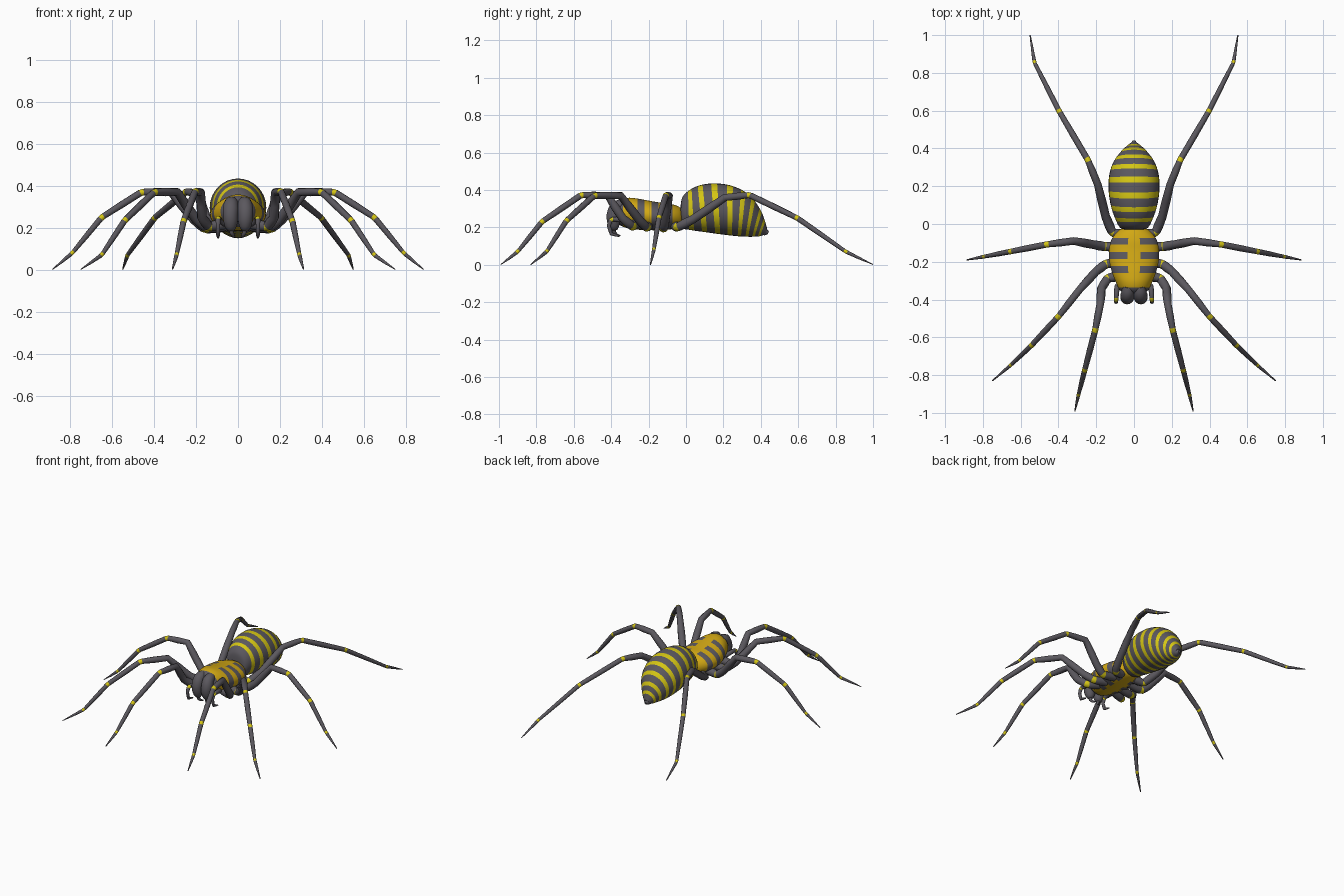
import bpy, bmesh, math
from mathutils import Vector

if "Cube" in bpy.data.objects:
    bpy.data.objects.remove(bpy.data.objects["Cube"])


def material(name, rgb):
    m = bpy.data.materials.new(name)
    m.diffuse_color = (*rgb, 1)
    m.use_nodes = True
    m.node_tree.nodes["Principled BSDF"].inputs["Base Color"].default_value = m.diffuse_color
    return m


GREY = material("charcoal grey", (0.105, 0.098, 0.113))
LEMON = material("lemon yellow", (0.66, 0.56, 0.007))
GOLD = material("golden yellow", (0.64, 0.39, 0.007))


def spline(points, s):
    """Smooth interpolation through a list of tuples, s in index units."""
    n = len(points) - 1
    i = min(int(s), n - 1)
    t = s - i
    a, b, c, d = (points[max(0, min(n, k))] for k in (i - 1, i, i + 1, i + 2))
    return [0.5 * (2 * q + (r - p) * t + (2 * p - 5 * q + 4 * r - u) * t * t
                   + (3 * q - p - 3 * r + u) * t ** 3)
            for p, q, r, u in zip(a, b, c, d)]


def skin(name, rings, mats, rule, angle=40):
    """Closed tube over rings of points; rule(ring, centre) gives the material."""
    bm = bmesh.new()
    vs = [[bm.verts.new(p) for p in ring] for ring in rings]
    n = len(rings[0])
    for i in range(len(vs) - 1):
        for j in range(n):
            k = (j + 1) % n
            f = bm.faces.new((vs[i][j], vs[i][k], vs[i + 1][k], vs[i + 1][j]))
            f.material_index = rule(i, f.calc_center_median())
    for end in (0, -1):
        f = bm.faces.new(vs[end])
        f.material_index = rule(0 if end == 0 else len(vs) - 2, f.calc_center_median())
    bmesh.ops.recalc_face_normals(bm, faces=bm.faces)
    me = bpy.data.meshes.new(name)
    bm.to_mesh(me)
    bm.free()
    for m in mats:
        me.materials.append(m)
    ob = bpy.data.objects.new(name, me)
    bpy.context.collection.objects.link(ob)
    bpy.context.view_layer.objects.active = ob
    bpy.ops.object.select_all(action='DESELECT')
    ob.select_set(True)
    bpy.ops.object.shade_smooth_by_angle(angle=math.radians(angle))
    return ob


def section(yt, zt, yb, zb, w, n=32):
    """Oval ring between a top and a bottom point on the centre plane."""
    out = []
    for j in range(n):
        a = 2 * math.pi * j / n
        t = (1 + math.cos(a)) / 2
        out.append((w * math.sin(a), yb + (yt - yb) * t, zb + (zt - zb) * t))
    return out


# Abdomen: fanned oval rings with lemon bands
abdomen = [(-.03, .30, -.03, .26, .02), (-.02, .36, -.025, .20, .07),
           (.02, .40, .03, .185, .098), (.075, .425, .10, .175, .12),
           (.15, .435, .17, .165, .133), (.235, .425, .235, .157, .134),
           (.307, .395, .285, .152, .122), (.36, .35, .325, .15, .10),
           (.40, .29, .36, .15, .07), (.42, .24, .39, .152, .045),
           (.435, .19, .42, .16, .018)]
STEP = 10
skin("abdomen", [section(*spline(abdomen, i / STEP)) for i in range(10 * STEP + 1)],
     [GREY, LEMON],
     lambda i, c: int(i >= 14 and abs((i + .5) / STEP - round((i + .5) / STEP - .02)) < .2
                      and i < 96))

# Spinneret at the abdomen tip
skin("spinneret", [section(.425, .195, .415, .155, .022, 12),
                   section(.443, .18, .437, .163, .008, 12)], [GREY], lambda i, c: 0)

# Cephalothorax: golden shield with grey side bars and a grey face
thorax = [(-.015, .27, -.015, .22, .03), (-.03, .305, -.03, .20, .075),
          (-.08, .325, -.08, .19, .118), (-.14, .333, -.14, .185, .132),
          (-.20, .343, -.20, .185, .130), (-.26, .354, -.26, .188, .115),
          (-.31, .358, -.31, .195, .095), (-.35, .345, -.35, .21, .075),
          (-.375, .31, -.375, .235, .045)]


def shield_colour(i, c):
    if c.y < -.338:
        return 0
    bar = min(abs(c.y - b) for b in (-.092, -.167, -.242)) < .016
    return 0 if (bar and abs(c.x) > .03) or (abs(c.x) < .005 and c.z > .3) else 1


skin("cephalothorax", [section(*spline(thorax, i / 8), n=48) for i in range(65)],
     [GREY, GOLD], shield_colour)

# Waist joining the two body halves
skin("waist", [section(.01, .28, .01, .21, .03, 12), section(-.04, .28, -.04, .21, .03, 12)],
     [GREY], lambda i, c: 0)


def limb(name, points, radii, joints=(), sides=10):
    """Tapered tube on both sides of the body, lemon rings at the given joints."""
    pts = [Vector(p) for p in points]
    path = []                                   # (position, radius, is_band)
    for i, p in enumerate(pts):
        if i in joints:
            back = (pts[i - 1] - p).normalized() * .009
            ahead = (pts[i + 1] - p).normalized() * .009
            path += [(p + back, radii[i], True), (p + ahead, radii[i], False)]
        else:
            path.append((p, radii[i], False))
        if i < len(pts) - 1:                    # slight swelling along each segment
            r = (radii[i] + radii[i + 1]) / 2 * 1.08
            path.append(((p + pts[i + 1]) / 2, r, False))
    for side, mirror in (("right", 1), ("left", -1)):
        rings = []
        ref = None
        for k, (p, r, _) in enumerate(path):
            d = (path[min(k + 1, len(path) - 1)][0] - path[max(k - 1, 0)][0]).normalized()
            if ref is None:
                ref = d.orthogonal()
            u = (ref - d * ref.dot(d)).normalized()
            ref = u
            v = d.cross(u)
            ring = []
            for j in range(sides):
                a = 2 * math.pi * j / sides
                q = p + (u * math.cos(a) + v * math.sin(a)) * r
                ring.append((q.x * mirror, q.y, max(q.z, 0)))
            rings.append(ring)
        skin(f"{name}_{side}", rings, [GREY, LEMON], lambda i, c: int(path[i][2]), 60)


# Four pairs of walking legs
legs = {
    "front_leg": [(.06, -.27, .22), (.14, -.288, .205), (.172, -.34, .25), (.178, -.42, .37),
                  (.205, -.56, .373), (.26, -.77, .23), (.293, -.90, .07), (.313, -.99, 0)],
    "second_leg": [(.06, -.20, .21), (.15, -.212, .20), (.20, -.25, .24), (.29, -.35, .37),
                   (.40, -.49, .37), (.54, -.64, .235), (.65, -.745, .07), (.75, -.83, 0)],
    "third_leg": [(.06, -.12, .21), (.155, -.12, .195), (.21, -.11, .24), (.32, -.09, .37),
                  (.46, -.108, .37), (.65, -.145, .25), (.79, -.172, .08), (.885, -.19, 0)],
    "rear_leg": [(.05, -.06, .21), (.115, -.045, .20), (.15, .04, .245), (.192, .21, .36),
                 (.245, .34, .373), (.395, .595, .25), (.527, .855, .07), (.55, 1.0, 0)],
}
for name, pts in legs.items():
    limb(name, pts, [.026, .024, .023, .02, .0165, .0145, .010, .003], (1, 4, 5, 6))

# Short feelers beside the jaws
limb("feeler", [(.06, -.30, .22), (.09, -.33, .24), (.095, -.40, .245), (.095, -.413, .21),
                (.095, -.40, .165), (.095, -.355, .152)],
     [.016, .014, .012, .010, .009, .004], (2,))

# Jaws and curved fangs
limb("jaw", [(.03, -.33, .325), (.034, -.372, .31), (.036, -.39, .26), (.034, -.385, .21),
             (.032, -.38, .185)], [.026, .035, .036, .030, .014], sides=14)
limb("fang", [(.034, -.385, .20), (.03, -.385, .175), (.022, -.37, .16), (.014, -.35, .155)],
     [.012, .010, .007, .002], sides=8)
